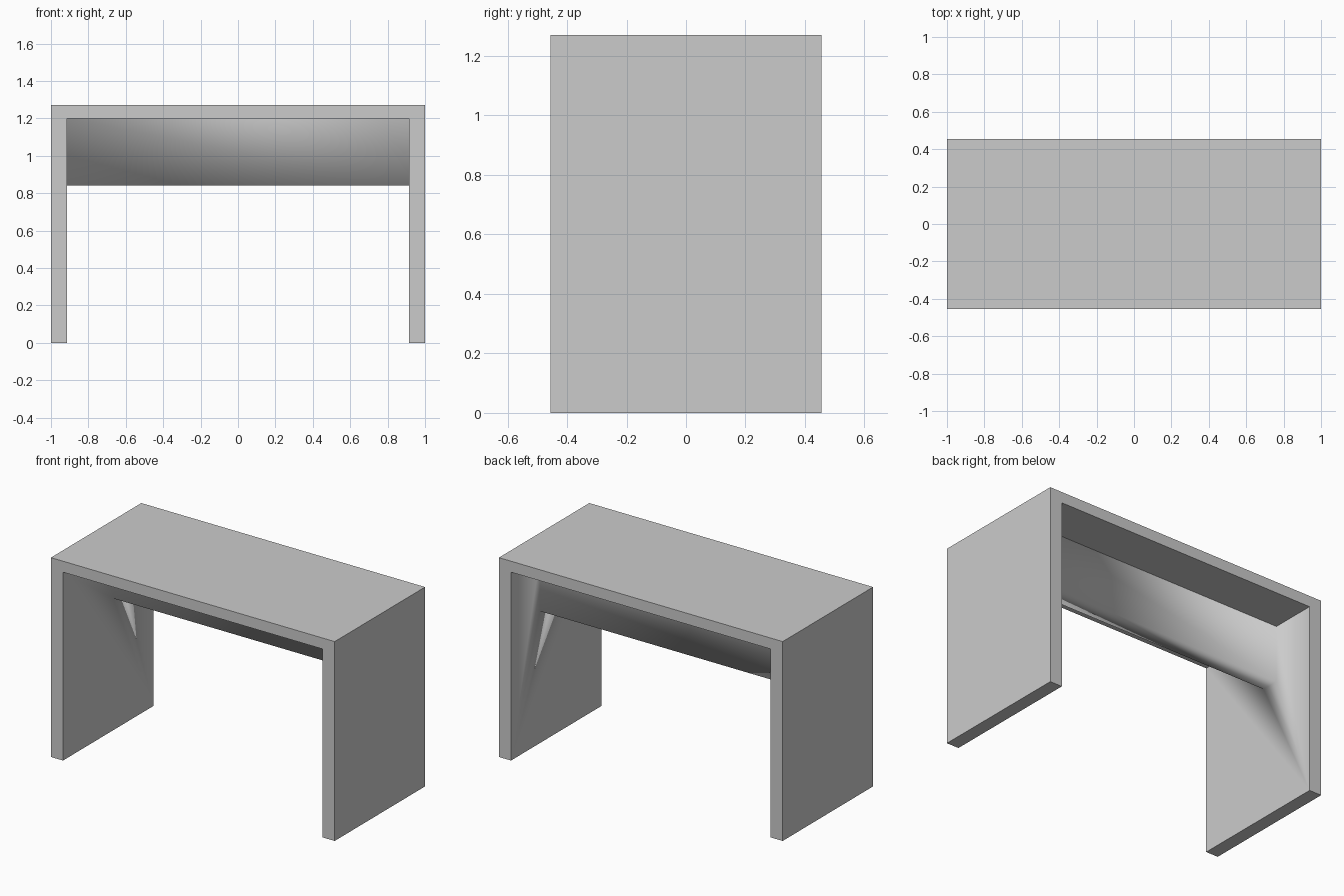
import bpy
import bmesh

cube = bpy.data.objects.get("Cube")
if cube:
    bpy.data.objects.remove(cube, do_unlink=True)

# Overall sizes
HALF_W, HALF_D, HEIGHT = 1.0, 0.455, 1.27
INNER_X, UNDERSIDE = 0.915, 1.20
PANEL_FRONT, PANEL_BACK, PANEL_BOTTOM = 0.05, 0.163, 0.84

grey = bpy.data.materials.new("light grey")
grey.use_nodes = True
colour = (0.6, 0.6, 0.6, 1.0)
grey.diffuse_color = colour
grey.node_tree.nodes["Principled BSDF"].inputs["Base Color"].default_value = colour


def extrude_profile(name, points, y0, y1):
    """Extrude an x-z outline from y0 to y1 into a closed solid."""
    bm = bmesh.new()
    face = bm.faces.new([bm.verts.new((x, y0, z)) for x, z in points])
    result = bmesh.ops.extrude_face_region(bm, geom=[face])
    moved = [v for v in result["geom"] if isinstance(v, bmesh.types.BMVert)]
    bmesh.ops.translate(bm, verts=moved, vec=(0, y1 - y0, 0))
    bmesh.ops.recalc_face_normals(bm, faces=bm.faces)
    mesh = bpy.data.meshes.new(name)
    bm.to_mesh(mesh)
    bm.free()
    mesh.materials.append(grey)
    obj = bpy.data.objects.new(name, mesh)
    bpy.context.scene.collection.objects.link(obj)
    return obj


# Top and two slab legs as one folded outline
half = [(HALF_W, HEIGHT), (HALF_W, 0), (INNER_X, 0), (INNER_X, UNDERSIDE)]
outline = half + [(-x, z) for x, z in reversed(half)]
desk = extrude_profile("desk_frame", outline, -HALF_D, HALF_D)

# Modesty panel, let into the legs and top and then joined to them
px, pz = INNER_X + 0.04, UNDERSIDE + 0.03
panel = extrude_profile("modesty_panel",
                        [(-px, PANEL_BOTTOM), (px, PANEL_BOTTOM), (px, pz), (-px, pz)],
                        PANEL_FRONT, PANEL_BACK)
panel.hide_render = True
union = desk.modifiers.new("join_panel", "BOOLEAN")
union.operation = "UNION"
union.solver = "EXACT"
union.object = panel
bpy.context.view_layer.objects.active = desk
desk.select_set(True)
bpy.ops.object.modifier_apply(modifier=union.name)
bpy.data.objects.remove(panel, do_unlink=True)

# Soft shading on the panel and inner leg faces, flat elsewhere
for face in desk.data.polygons:
    c = face.center
    face.use_smooth = (abs(c.x) < INNER_X + 0.01 and abs(c.y) < HALF_D - 0.05
                       and 0.1 < c.z < UNDERSIDE - 0.01)
